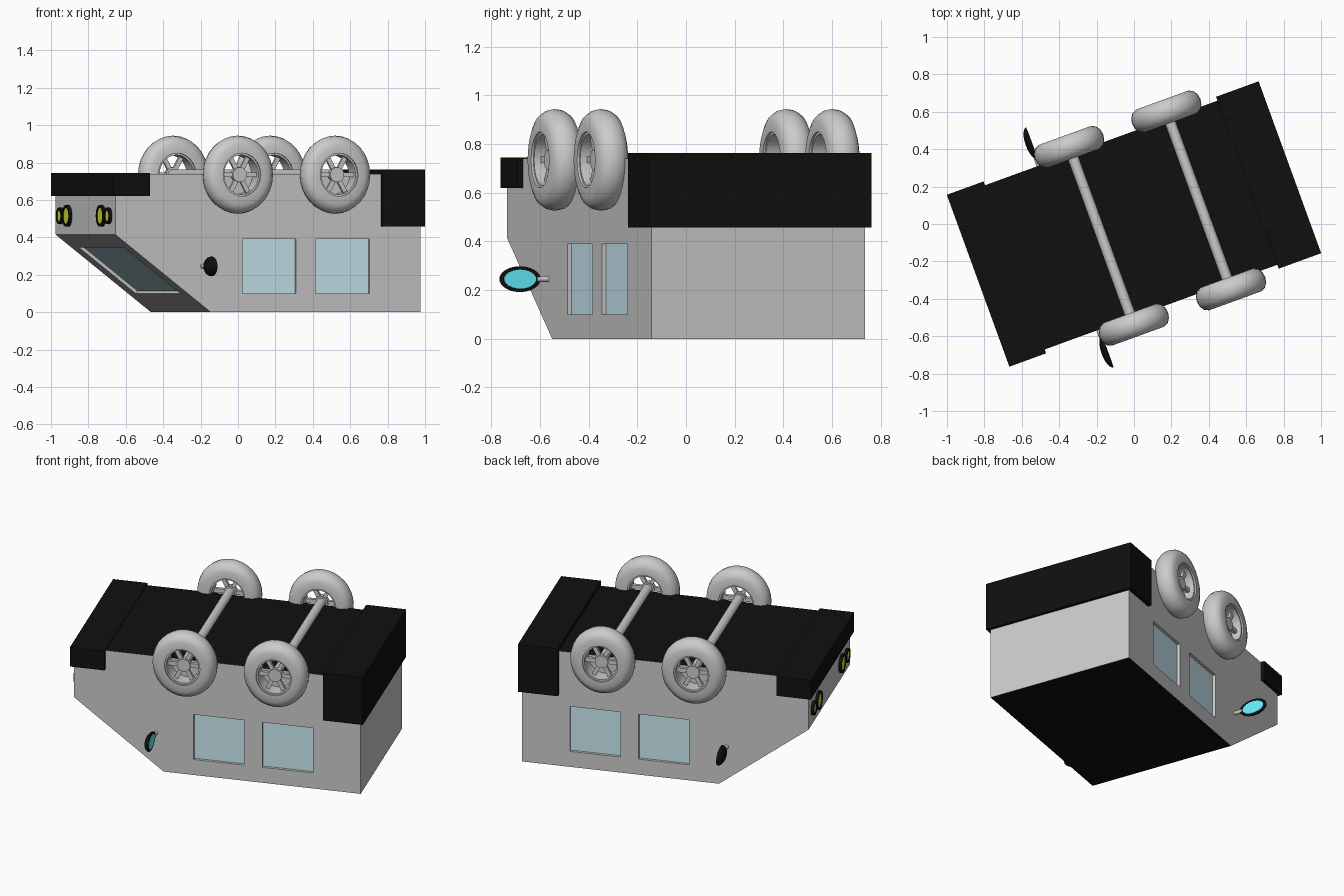
import bpy, bmesh, math
from mathutils import Matrix, Vector

if "Cube" in bpy.data.objects:
    bpy.data.objects.remove(bpy.data.objects["Cube"])

YAW = math.radians(20)   # whole van is turned about z; it lies on its roof
FLOOR = 0.74


def material(name, rgb):
    m = bpy.data.materials.new(name)
    m.diffuse_color = (*rgb, 1)
    m.use_nodes = True
    m.node_tree.nodes["Principled BSDF"].inputs["Base Color"].default_value = m.diffuse_color
    return m


BLACK = material("black", (0.005, 0.005, 0.005))
GLASS = material("window_glass", (0.6, 0.83, 0.9))
MIRROR = material("mirror_glass", (0.13, 0.85, 0.95))
YELLOW = material("lamp_yellow", (0.65, 0.75, 0.02))


def finish(name, bm, mat=None, smooth=False):
    bmesh.ops.recalc_face_normals(bm, faces=bm.faces)
    me = bpy.data.meshes.new(name)
    bm.to_mesh(me)
    bm.free()
    ob = bpy.data.objects.new(name, me)
    bpy.context.collection.objects.link(ob)
    ob.rotation_euler.z = YAW
    if mat:
        me.materials.append(mat)
    if smooth:
        bpy.ops.object.select_all(action='DESELECT')
        bpy.context.view_layer.objects.active = ob
        ob.select_set(True)
        bpy.ops.object.shade_smooth_by_angle(angle=math.radians(35))
    return ob


def prism(bm, profile, y0, y1):
    """Side profile (x, z) extruded across the van."""
    a = [bm.verts.new((x, y0, z)) for x, z in profile]
    b = [bm.verts.new((x, y1, z)) for x, z in profile]
    n = len(a)
    bm.faces.new(a)
    bm.faces.new(b[::-1])
    for i in range(n):
        bm.faces.new((a[i], b[i], b[(i + 1) % n], a[(i + 1) % n]))


def rect(x0, x1, z0, z1):
    return [(x0, z0), (x1, z0), (x1, z1), (x0, z1)]


def cylinder(bm, centre, radius, depth, axis, segs=24):
    rot = Vector((0, 0, 1)).rotation_difference(Vector(axis)).to_matrix().to_4x4()
    bmesh.ops.create_cone(bm, cap_ends=True, segments=segs, radius1=radius, radius2=radius,
                          depth=depth, matrix=Matrix.Translation(centre) @ rot)


def lathe(bm, profile, segs, matrix):
    """Closed (y, r) section revolved about y."""
    rings = [[bm.verts.new(matrix @ Vector((r * math.cos(t), y, r * math.sin(t)))) for y, r in profile]
             for t in (2 * math.pi * i / segs for i in range(segs))]
    n = len(profile)
    for i in range(segs):
        p, q = rings[i], rings[(i + 1) % segs]
        for j in range(n):
            k = (j + 1) % n
            bm.faces.new((p[j], p[k], q[k], q[j]))


# Body with recessed window openings
bm = bmesh.new()
prism(bm, [(-0.868, FLOOR), (-0.868, 0.415), (-0.325, 0), (0.868, 0), (0.868, FLOOR)], -0.467, 0.467)
body = finish("body", bm)

slope_normal = Vector((-0.415, -0.543)).normalized()


def windscreen(depth0, depth1):
    pts = []
    for z, d in ((0.345, depth0), (0.10, depth0), (0.10, depth1), (0.345, depth1)):
        x = -0.868 + (0.415 - z) * 0.543 / 0.415
        pts.append((x + slope_normal.x * d, z + slope_normal.y * d))
    return pts


def window_set(bm, inner, outer):
    for x0, x1 in ((-0.143, 0.161), (0.272, 0.578)):
        for s in (-1, 1):
            prism(bm, rect(x0, x1, 0.10, 0.39), s * (0.467 + inner), s * (0.467 + outer))
    prism(bm, windscreen(inner, outer), -0.35, 0.35)


bm = bmesh.new()
window_set(bm, -0.02, 0.03)
cutter = finish("window_cutter", bm)
cutter.hide_render = True
mod = body.modifiers.new("openings", 'BOOLEAN')
mod.operation = 'DIFFERENCE'
mod.solver = 'EXACT'
mod.object = cutter
bpy.context.view_layer.update()
bpy.context.view_layer.objects.active = body
bpy.ops.object.modifier_apply(modifier=mod.name)
bpy.data.objects.remove(cutter)

# Black roof and underside
body.data.materials.clear()
body.data.materials.append(material("body_grey", (0.8, 0.8, 0.8)))
body.data.materials.append(BLACK)
for p in body.data.polygons:
    p.material_index = int(abs(p.normal.z) > 0.9 and (p.center.z < 0.01 or p.center.z > FLOOR - 0.01))

bm = bmesh.new()
window_set(bm, -0.03, -0.018)
finish("window_panes", bm, GLASS)

# Bumpers
for name, x0, x1, z0, z1 in (("front_bumper", -0.887, -0.678, 0.62, 0.744),
                             ("rear_bumper", 0.645, 0.887, 0.457, 0.763)):
    bm = bmesh.new()
    prism(bm, rect(x0, x1, z0, z1), -0.489, 0.489)
    finish(name, bm, BLACK)

# Wheels and axles
tyre = [(0.065, 0.115), (0.065, 0.16), (0.053, 0.187), (0.028, 0.204), (0, 0.209)]
tyre += [(-y, r) for y, r in tyre[-2::-1]]
rim = [(0.055, 0.105), (0.055, 0.12), (-0.055, 0.12), (-0.055, 0.105)]
for end, x in (("front", -0.185), ("rear", 0.368)):
    for side, s in (("left", 1), ("right", -1)):
        place = Matrix.Translation((x, s * 0.506, 0.735)) @ Matrix.Diagonal((0.93, s, 1, 1))
        bm = bmesh.new()
        lathe(bm, tyre, 32, place)
        finish(f"{end}_{side}_tyre", bm, smooth=True)
        bm = bmesh.new()
        lathe(bm, rim, 32, place)
        cylinder(bm, (x, s * 0.522, 0.735), 0.04, 0.035, (0, 1, 0))
        for i in range(6):
            turn = Matrix.Rotation(i * math.pi / 3, 4, 'Y')
            bmesh.ops.create_cube(bm, size=1, matrix=place @ turn @ Matrix.Translation((0.07, 0.015, 0))
                                  @ Matrix.Diagonal((0.09, 0.02, 0.026, 1)))
        finish(f"{end}_{side}_rim", bm, smooth=True)
    bm = bmesh.new()
    cylinder(bm, (x, 0, 0.735), 0.029, 1.02, (0, 1, 0))
    finish(f"{end}_axle", bm, smooth=True)

# Headlights: a large inner and a small outer lamp on each side
for side, s in (("left", 1), ("right", -1)):
    for size, y, r in (("large", 0.265, 0.058), ("small", 0.375, 0.044)):
        c = Matrix.Translation((-0.873, s * y, 0.515)) @ Matrix.Rotation(math.pi / 2, 4, 'Z')
        bm = bmesh.new()
        lathe(bm, [(-0.01, r - 0.014), (-0.01, r), (0.012, r), (0.012, r - 0.014)], 24, c)
        finish(f"{side}_{size}_lamp_ring", bm, BLACK, True)
        bm = bmesh.new()
        cylinder(bm, (-0.872, s * y, 0.515), r - 0.013, 0.018, (1, 0, 0))
        finish(f"{side}_{size}_lamp", bm, YELLOW, True)

# Side mirrors: half-dome shell, glass facing the rear, short arm
for side, s in (("left", 1), ("right", -1)):
    centre = Vector((-0.365, s * 0.593, 0.245))
    bm = bmesh.new()
    bmesh.ops.create_uvsphere(bm, u_segments=24, v_segments=16, radius=1)
    bmesh.ops.bisect_plane(bm, geom=bm.verts[:] + bm.edges[:] + bm.faces[:], plane_co=(0, 0, 0),
                           plane_no=(1, 0, 0), clear_outer=True)
    bmesh.ops.holes_fill(bm, edges=[e for e in bm.edges if e.is_boundary])
    bmesh.ops.transform(bm, verts=bm.verts, matrix=Matrix.Translation(centre) @ Matrix.Diagonal((0.035, 0.09, 0.053, 1)))
    finish(f"{side}_mirror_shell", bm, BLACK, True)
    bm = bmesh.new()
    bmesh.ops.create_cone(bm, cap_ends=True, segments=24, radius1=1, radius2=1, depth=0.004,
                          matrix=Matrix.Translation(centre) @ Matrix.Diagonal((1, 0.07, 0.039, 1))
                          @ Matrix.Rotation(math.pi / 2, 4, 'Y'))
    finish(f"{side}_mirror_glass", bm, MIRROR)
    bm = bmesh.new()
    cylinder(bm, (-0.372, s * 0.488, 0.245), 0.012, 0.06, (0, 1, 0), 12)
    finish(f"{side}_mirror_arm", bm, smooth=True)
